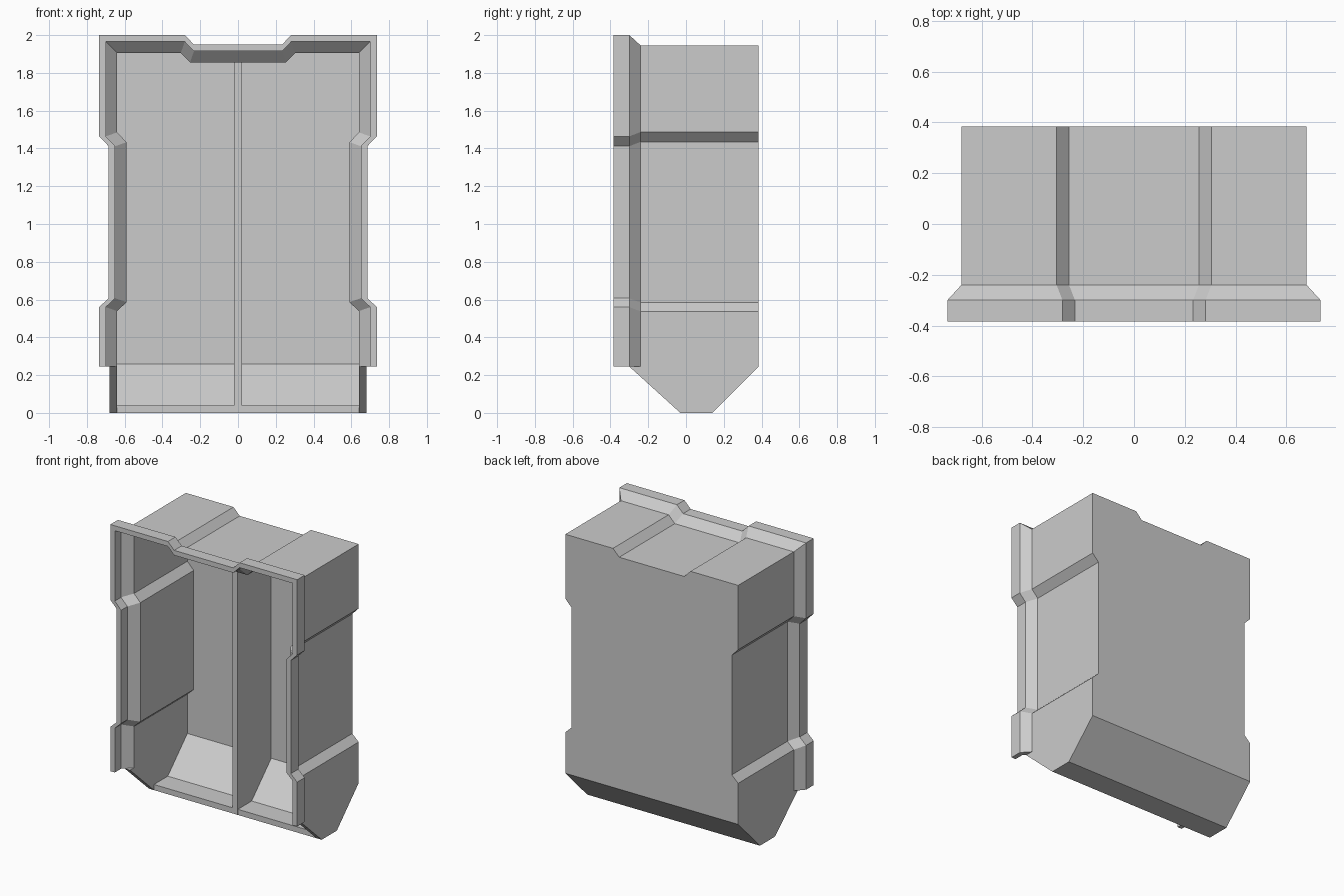
import bpy, bmesh

if "Cube" in bpy.data.objects:
    bpy.data.objects.remove(bpy.data.objects["Cube"])


def make_object(name, bm):
    bmesh.ops.recalc_face_normals(bm, faces=bm.faces)
    mesh = bpy.data.meshes.new(name)
    bm.to_mesh(mesh)
    bm.free()
    obj = bpy.data.objects.new(name, mesh)
    bpy.context.collection.objects.link(obj)
    return obj


# Right half of the stepped outline, inset by d; s shifts the bevel corners
def outline(y, d, s, bottom):
    half = [(.735 - d, bottom), (.735 - d, .56 - s), (.685 - d, .607 - s),
            (.685 - d, 1.412 + s), (.735 - d, 1.464 + s), (.735 - d, 2 - d),
            (.282 + s, 2 - d), (.233 + s, 1.95 - d)]
    return [(x, y, z) for x, z in half] + [(-x, y, z) for x, z in reversed(half)]


bm = bmesh.new()


def face(points):
    return bm.faces.new([bm.verts.new(p) for p in points])


# Housing walls and flange: outlines bridged from back outside to back inside
Z = .245
rings = [outline(*r) for r in [
    (.385, .055, .023, Z), (-.24, .055, .023, Z), (-.30, 0, 0, Z), (-.385, 0, 0, Z),
    (-.385, .035, 0, Z), (-.315, .035, 0, Z), (-.255, .095, .021, Z), (.345, .095, .021, .26)]]
for a, b in zip(rings, rings[1:]):
    for i in range(len(a) - 1):
        face([a[i], a[i + 1], b[i + 1], b[i]])

# Back wall, outside and inside
face(rings[0])
face(rings[-1])

# Tapered lower sides, open along the front slope
for s in (1, -1):
    xo, xi = .68 * s, .64 * s
    face([r[0 if s > 0 else -1] for r in rings[1:7]])
    face([(xo, y, z) for y, z in
          [(-.30, Z), (-.24, Z), (.385, Z), (.14, 0), (-.03, 0)]])
    face([(xi, y, z) for y, z in
          [(-.30, Z), (-.255, Z), (.345, .26), (.125, .04), (-.03, .04), (-.03, 0)]])
    face([(xo, -.30, Z), (xo, -.03, 0), (xi, -.03, 0), (xi, -.30, Z)])
    face([(xo, -.30, Z), (xo, -.24, Z), (xi, -.255, Z), (xi, -.30, Z)])

# Floor and sloped lower back
face([(.68, -.03, 0), (.64, -.03, 0), (-.64, -.03, 0), (-.68, -.03, 0),
      (-.68, .14, 0), (.68, .14, 0)])
for x, p, q in [(.68, (.14, 0), (.385, Z)), (.64, (-.03, 0), (-.03, .04)),
                (.64, (-.03, .04), (.125, .04)), (.64, (.125, .04), (.345, .26))]:
    face([(-x, *p), (x, *p), (x, *q), (-x, *q)])

bmesh.ops.remove_doubles(bm, verts=bm.verts, dist=.0005)
bmesh.ops.dissolve_limit(bm, angle_limit=.01, verts=bm.verts, edges=bm.edges)
make_object("housing", bm)

# Central divider
bm = bmesh.new()
profile = [(-.032, .001), (.13, .02), (.36, .25), (.36, 1.88), (-.032, 1.88)]
f = face([(-.02, y, z) for y, z in profile])
new = bmesh.ops.extrude_face_region(bm, geom=[f])["geom"]
bmesh.ops.translate(bm, vec=(.04, 0, 0),
                    verts=[g for g in new if isinstance(g, bmesh.types.BMVert)])
if f.is_valid and not any(len(e.link_faces) < 2 for e in f.edges):
    pass
elif not f.is_valid:
    face([(-.02, y, z) for y, z in profile])
    bmesh.ops.remove_doubles(bm, verts=bm.verts, dist=.0005)
make_object("central_divider", bm)
